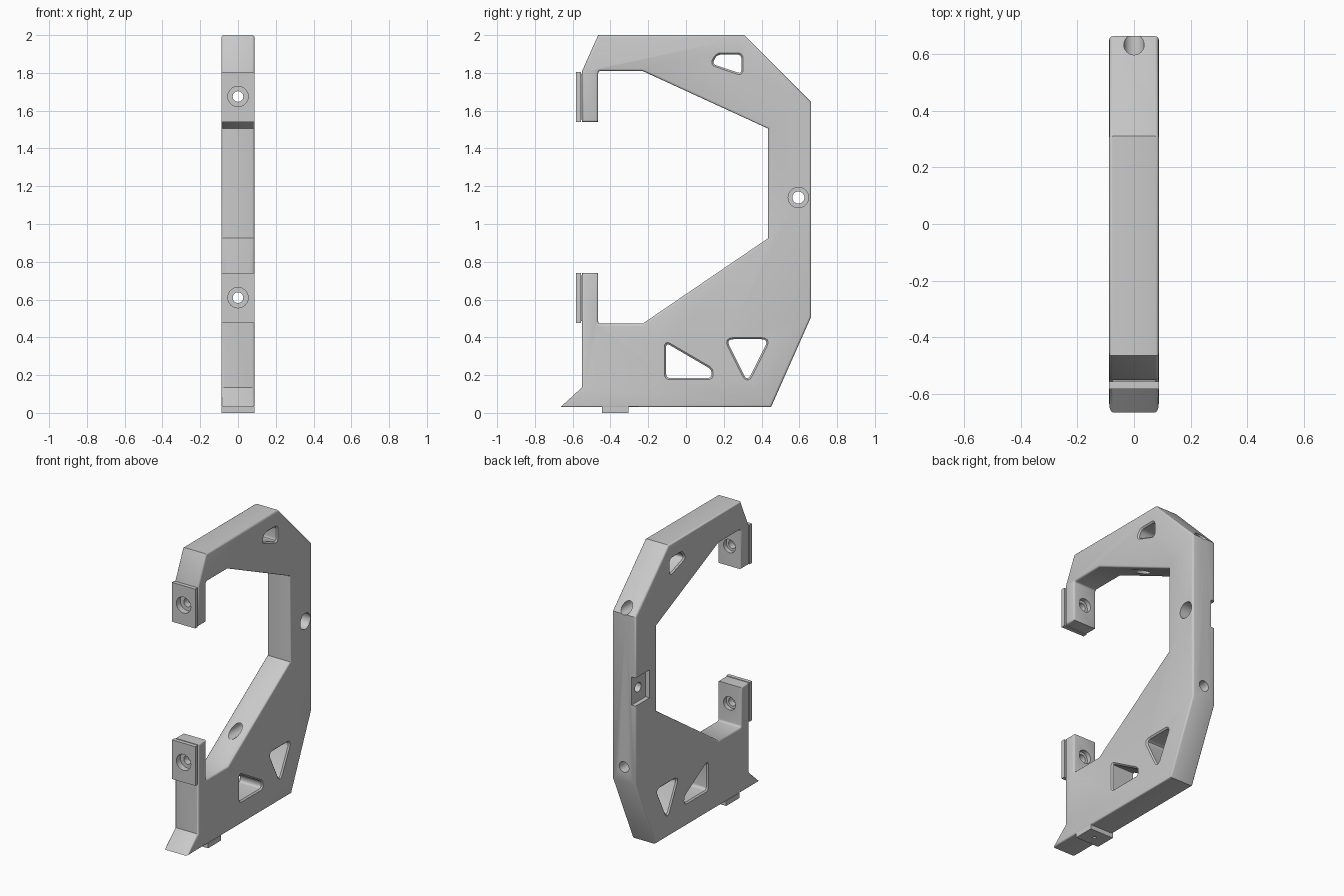
import bpy, bmesh
from math import sin, cos, pi
from mathutils import Vector, Matrix

cube = bpy.data.objects.get("Cube")
if cube:
    bpy.data.objects.remove(cube, do_unlink=True)

HALF = 0.0875   # half thickness of the bracket
EDGE = 0.012    # edge rounding
GREY = (0.59, 0.59, 0.59, 1)

grey = bpy.data.materials.new("plain grey")
grey.use_nodes = True
grey.diffuse_color = GREY
grey.node_tree.nodes["Principled BSDF"].inputs["Base Color"].default_value = GREY


def finish(bm, name):
    bmesh.ops.recalc_face_normals(bm, faces=bm.faces)
    if bm.calc_volume(signed=True) < 0:
        bmesh.ops.reverse_faces(bm, faces=bm.faces)
    mesh = bpy.data.meshes.new(name)
    bm.to_mesh(mesh)
    bm.free()
    mesh.materials.append(grey)
    obj = bpy.data.objects.new(name, mesh)
    bpy.context.collection.objects.link(obj)
    return obj


def rounded(points, radius, corners, steps=4):
    """Round the chosen corners of a (y, z) outline."""
    out = []
    for i, p in enumerate(points):
        p = Vector(p)
        if i not in corners:
            out.append(p)
            continue
        a = p + (Vector(points[i - 1]) - p).normalized() * radius
        b = p + (Vector(points[(i + 1) % len(points)]) - p).normalized() * radius
        for s in range(steps + 1):
            t = s / steps
            out.append(a * (1 - t) ** 2 + p * (2 * t * (1 - t)) + b * t ** 2)
    return out


def inset(outline, amount):
    """Move a counter-clockwise outline inwards by an even amount."""
    out = []
    for i, p in enumerate(outline):
        d1 = (p - outline[i - 1]).normalized()
        d2 = (outline[(i + 1) % len(outline)] - p).normalized()
        n1, n2 = Vector((-d1.y, d1.x)), Vector((-d2.y, d2.x))
        out.append(p + (n1 + n2) * (amount / (1 + n1.dot(n2))))
    return out


def loft(name, outline, half_sections):
    """Sweep an outline along x through (x, inset) sections, mirrored about x = 0."""
    bm = bmesh.new()
    sections = [(-x, d) for x, d in reversed(half_sections)] + half_sections
    rings = [[bm.verts.new((x, q.x, q.y)) for q in inset(outline, d)] for x, d in sections]
    for r, s in zip(rings, rings[1:]):
        for i in range(len(r)):
            bm.faces.new((r[i - 1], r[i], s[i], s[i - 1]))
    bm.faces.new(rings[0])
    bm.faces.new(rings[-1])
    return finish(bm, name)


def box(name, low, high):
    bm = bmesh.new()
    low, high = Vector(low), Vector(high)
    bmesh.ops.create_cube(bm, size=1, matrix=Matrix.Translation((low + high) / 2)
                          @ Matrix.Diagonal((*(high - low), 1)))
    return finish(bm, name)


def rod(name, start, end, radius):
    bm = bmesh.new()
    start, end = Vector(start), Vector(end)
    turn = (end - start).to_track_quat('Z', 'Y').to_matrix().to_4x4()
    bmesh.ops.create_cone(bm, cap_ends=True, segments=32, radius1=radius, radius2=radius,
                          depth=(end - start).length,
                          matrix=Matrix.Translation((start + end) / 2) @ turn)
    return finish(bm, name)


def cut(target, cutter, operation='DIFFERENCE'):
    """Apply a boolean, trying the next solver when one loses faces."""
    mod = target.modifiers.new("cut", 'BOOLEAN')
    mod.operation = operation
    mod.object = cutter
    for solver in ('EXACT', 'MANIFOLD', 'FLOAT'):
        mod.solver = solver
        bpy.context.view_layer.update()
        graph = bpy.context.evaluated_depsgraph_get()
        result = bpy.data.meshes.new_from_object(target.evaluated_get(graph))
        if len(result.polygons) >= len(target.data.polygons):
            target.data = result
            break
    target.modifiers.remove(mod)
    bpy.data.objects.remove(cutter, do_unlink=True)


# Main C-shaped frame with soft edges around both flat sides
profile = [(-0.665, 0.03), (0.45, 0.03), (0.663, 0.51), (0.663, 1.645), (0.31, 2.0),
           (-0.465, 2.0), (-0.55, 1.81), (-0.55, 1.54), (-0.465, 1.54), (-0.465, 1.81),
           (-0.23, 1.81), (0.435, 1.505), (0.435, 0.925), (-0.23, 0.472),
           (-0.465, 0.472), (-0.465, 0.74), (-0.55, 0.74), (-0.55, 0.135)]
soft_edge = [(HALF - EDGE + EDGE * sin(a), EDGE * (1 - cos(a)))
             for a in (0, pi / 6, pi / 3, pi / 2)]
frame = loft("c_frame", rounded(profile, 0.014, {9, 14}), soft_edge)

# Lightening windows through the sides, with chamfered rims
windows = [
    ([(0.293, 1.795), (0.293, 1.897), (0.165, 1.897), (0.138, 1.848)], 0.022),
    ([(-0.105, 0.185), (0.135, 0.185), (0.135, 0.23), (-0.105, 0.37)], 0.02),
    ([(0.325, 0.165), (0.438, 0.39), (0.212, 0.39)], 0.04),
]
for points, radius in windows:
    cut(frame, loft("window_cutter", rounded(points, radius, range(len(points))),
                    [(HALF - 0.009, 0), (HALF + 0.009, -0.018)]))

# Side recess with its cross hole and counterbore
cut(frame, box("recess_cutter", (-0.2, 0.515, 1.045), (-HALF + 0.03, 0.8, 1.235)))
cut(frame, rod("cross_hole_cutter", (-0.2, 0.595, 1.14), (0.2, 0.595, 1.14), 0.032))
cut(frame, rod("cross_bore_cutter", (0, 0.595, 1.14), (0.2, 0.595, 1.14), 0.054))

# Clamp pads, screw holes and tool access holes
for place, low, high, hole in (("upper", 1.54, 1.806, 1.675), ("lower", 0.475, 0.74, 0.61)):
    pad = box(place + "_pad", (-HALF, -0.582, low), (HALF, -0.556, high))
    core = box(place + "_pad_core", (-HALF + EDGE, -0.57, low + EDGE),
               (HALF - EDGE, -0.548, high - EDGE))
    cut(pad, core, 'UNION')
    cut(pad, rod("pad_bore_cutter", (0, -0.7, hole), (0, -0.4, hole), 0.054))
    cut(frame, rod("front_bore_cutter", (0, -0.7, hole), (0, -0.54, hole), 0.054))
    cut(frame, rod("screw_cutter", (0, -0.7, hole), (0, -0.42, hole), 0.028))
    cut(frame, rod("back_bore_cutter", (0, -0.495, hole), (0, -0.41, hole), 0.045))
    cut(frame, rod("access_cutter", (0, -0.4, hole), (0, 0.9, hole), 0.036))

# Locating foot with a small screw hole
foot = box("foot", (-HALF, -0.445, 0), (HALF, -0.305, 0.035))
for part in (foot, frame):
    cut(part, rod("foot_hole_cutter", (0, -0.375, -0.1), (0, -0.375, 0.12), 0.011))

# Smooth rounded edges, keep corners crisp
bpy.ops.object.select_all(action='DESELECT')
for obj in bpy.context.collection.objects:
    if obj.type == 'MESH':
        obj.select_set(True)
        bpy.context.view_layer.objects.active = obj
bpy.ops.object.shade_smooth_by_angle(angle=0.6)
